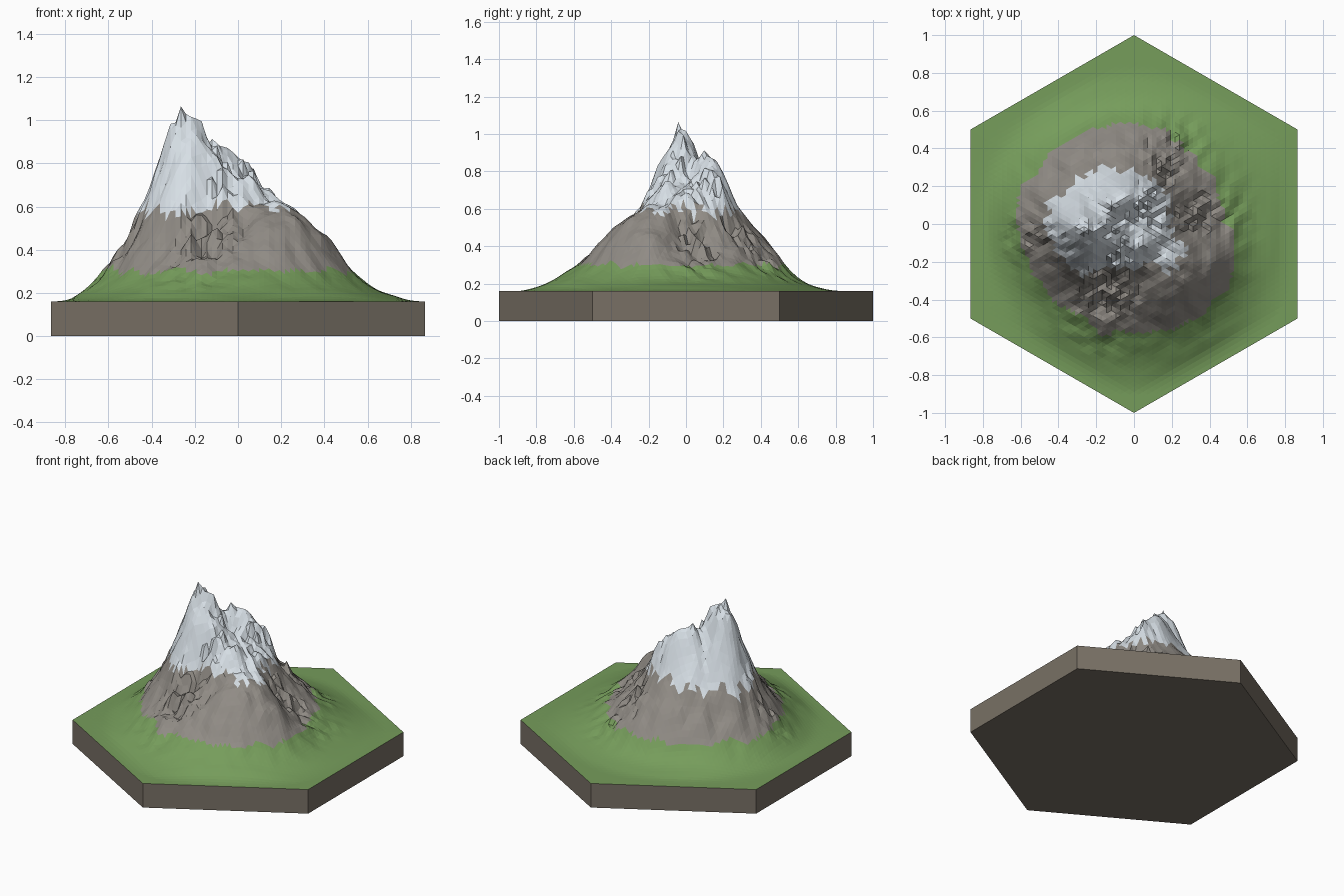
import bpy, bmesh, math
from mathutils import Vector, noise

old = bpy.data.objects.get("Cube")
if old:
    bpy.data.objects.remove(old)

GROUND = 0.16      # top of the plinth
RINGS = 36


def material(name, rgb):
    m = bpy.data.materials.new(name)
    m.use_nodes = True
    m.diffuse_color = (*rgb, 1)
    m.node_tree.nodes["Principled BSDF"].inputs["Base Color"].default_value = (*rgb, 1)
    return m


grass = material("grass", (0.18, 0.335, 0.105))
rock = material("rock", (0.28, 0.26, 0.235))
snow = material("snow", (0.68, 0.74, 0.79))
earth = material("earth", (0.19, 0.163, 0.13))

# Heights in hundredths along twelve bearings, stepping outward by STEP
STEP, CENTRE = 0.15, 72
BEARINGS = [
    (63, 45, 33, 23, 18), (66, 46, 32, 23, 18), (74, 50, 34, 23, 17),
    (82, 56, 40, 23, 17), (87, 63, 44, 24, 17), (84, 71, 48, 29, 18),
    (86, 94, 58, 33, 19), (85, 78, 50, 28, 18), (74, 54, 41, 28, 19),
    (69, 52, 41, 29, 20), (67, 58, 48, 30, 20), (64, 58, 47, 28, 19),
]
# Separate summits and dips: x, y, added height, radius
SUMMITS = [(-0.27, -0.02, 0.07, 0.05), (-0.19, -0.03, 0.1, 0.06), (-0.12, 0.1, 0.05, 0.06),
           (0.06, -0.1, 0.05, 0.05), (0.15, -0.03, 0.05, 0.06), (0.21, -0.27, 0.03, 0.06),
           (-0.22, -0.14, 0.05, 0.05), (0.13, -0.18, -0.05, 0.05),
           (-0.06, 0.02, -0.05, 0.05), (-0.24, 0.07, -0.06, 0.05)]
# Broken gullies: bearing and half width in degrees
GULLIES = [(8, 26), (62, 26), (190, 20), (247, 32)]


def spline(a, b, c, d, t):
    return b + 0.5 * t * (c - a + t * (2*a - 5*b + 4*c - d + t * (3*(b - c) + d - a)))


def along(bearing, r):
    """Height on one bearing at distance r."""
    row = BEARINGS[bearing % 12]
    opposite = BEARINGS[(bearing + 6) % 12]
    line = [opposite[0], CENTRE, *row] + [16] * 4
    k = min(int(r / STEP), 6)
    return spline(*line[k:k + 4], min(r / STEP - k, 1)) / 100


def spokes(x, y, count, stretch):
    """Noise drawn out into radial streaks."""
    a = math.atan2(y, x)
    return noise.noise(Vector((math.cos(a) * count, math.sin(a) * count,
                               math.hypot(x, y) * stretch)))


def height(x, y, rim):
    r = math.hypot(x, y)
    angle = math.degrees(math.atan2(y, x)) % 360
    k = int(angle // 30)
    z = spline(*[along(k + i, r) for i in (-1, 0, 1, 2)], angle / 30 - k)
    for px, py, h, w in SUMMITS:
        z += h * math.exp(-math.hypot(x - px, y - py) / w)
    # Crags grow with height, and are sharper in the gullies
    rough = min(max(z - 0.19, 0), 0.25)
    z += rough * (0.1 * spokes(x, y, 4, 6) + 0.11 * noise.noise(Vector((x * 13, y * 13, 3))))
    for bearing, half in GULLIES:
        off = abs((angle - bearing + 180) % 360 - 180)
        if off < half:
            z += rough * 0.4 * (1 - off / half) * spokes(x, y, 9, 16)
    blend = min((1 - rim) / 0.15, 1)
    return GROUND + max(z - GROUND, 0.001) * blend


def mesh_object(name, bm, mats):
    bmesh.ops.recalc_face_normals(bm, faces=bm.faces)
    me = bpy.data.meshes.new(name)
    bm.to_mesh(me)
    bm.free()
    ob = bpy.data.objects.new(name, me)
    bpy.context.collection.objects.link(ob)
    for m in mats:
        me.materials.append(m)


corners = [Vector((math.sin(i * math.pi / 3), math.cos(i * math.pi / 3), 0)) for i in range(6)]

# Mountain: triangular grid of concentric hexagons
bm = bmesh.new()
rings = [[bm.verts.new((0, 0, height(0, 0, 0)))]]
for i in range(1, RINGS + 1):
    ring = []
    for j in range(6 * i):
        s, k = divmod(j, i)
        p = corners[s].lerp(corners[(s + 1) % 6], k / i) * (i / RINGS)
        ring.append(bm.verts.new((p.x, p.y, height(p.x, p.y, i / RINGS))))
    rings.append(ring)
for i, (inner, outer) in enumerate(zip(rings, rings[1:])):
    for s in range(6):
        a = [inner[(s * i + k) % len(inner)] for k in range(i + 1)]
        b = [outer[(s * (i + 1) + k) % len(outer)] for k in range(i + 2)]
        for k in range(i + 1):
            bm.faces.new((a[k], b[k + 1], b[k]))
        for k in range(i):
            bm.faces.new((a[k], a[k + 1], b[k + 1]))

# Grass, rock and snow by height, with streaked borders; snow hangs lower to the west
for face in bm.faces:
    c = face.calc_center_median()
    jag = 0.03 * noise.noise(Vector((c.x * 9, c.y * 9, 1)))
    streak = 0.07 * spokes(c.x, c.y, 11, 2)
    snow_line = 0.59 + 0.06 * c.x
    face.material_index = (c.z + jag > 0.3) + (c.z + jag + streak > snow_line)
mesh_object("mountain", bm, (grass, rock, snow))

# Plinth: open-topped hexagonal slab under the mountain
bm = bmesh.new()
low = [bm.verts.new(c) for c in corners]
high = [bm.verts.new(c + Vector((0, 0, GROUND))) for c in corners]
bm.faces.new(low)
for i in range(6):
    n = (i + 1) % 6
    bm.faces.new((low[i], high[i], high[n], low[n]))
mesh_object("plinth", bm, (earth,))
